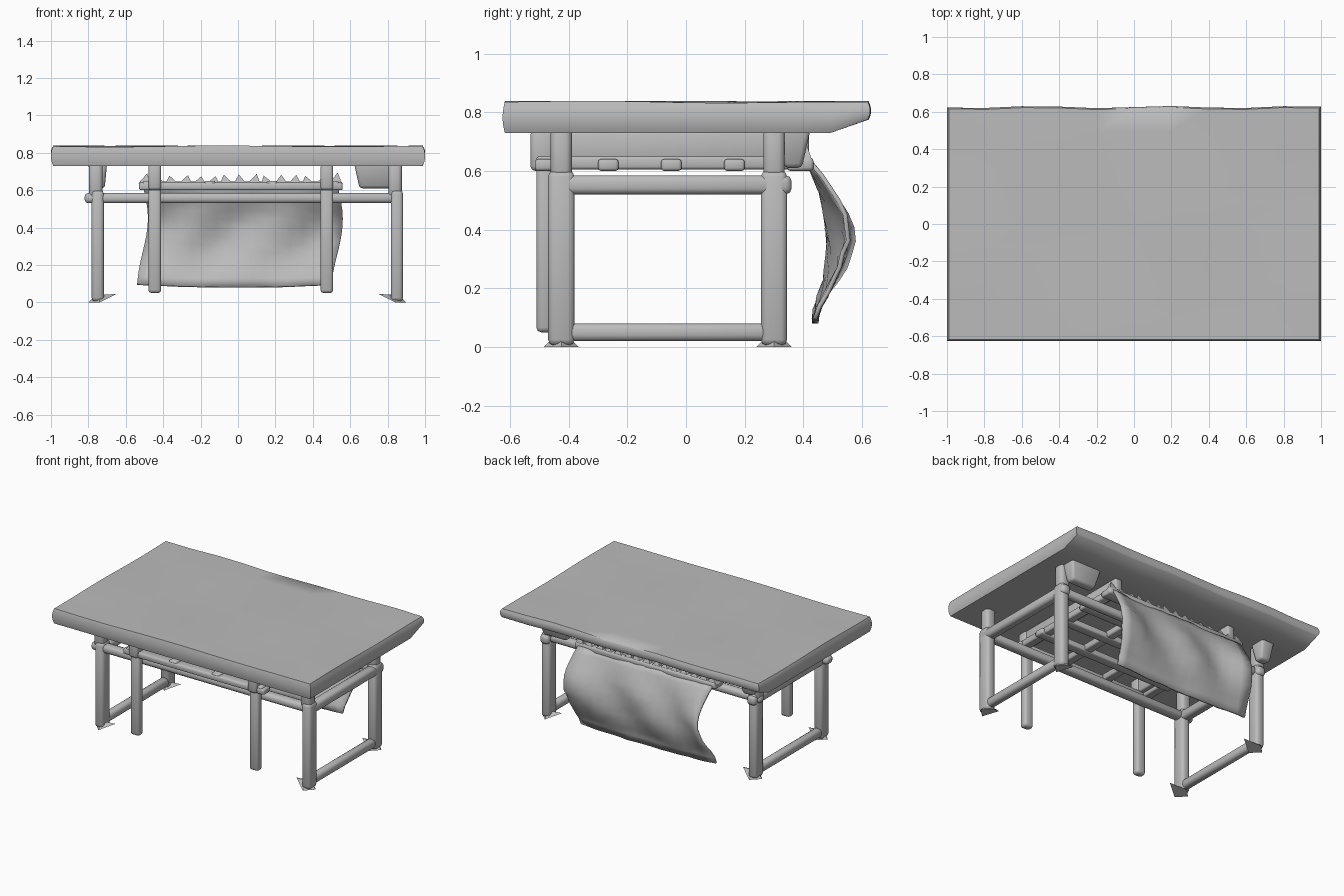
import bpy, bmesh, math, random
from mathutils import Vector

random.seed(4)
cube = bpy.data.objects.get("Cube")
if cube:
    bpy.data.objects.remove(cube, do_unlink=True)

grey = bpy.data.materials.new("plain grey")
grey.use_nodes = True
grey.diffuse_color = (0.5, 0.5, 0.5, 1)
grey.node_tree.nodes["Principled BSDF"].inputs["Base Color"].default_value = (0.5, 0.5, 0.5, 1)


def finish(name, bm, angle=40):
    bmesh.ops.recalc_face_normals(bm, faces=bm.faces)
    mesh = bpy.data.meshes.new(name)
    bm.to_mesh(mesh)
    bm.free()
    mesh.materials.append(grey)
    ob = bpy.data.objects.new(name, mesh)
    bpy.context.collection.objects.link(ob)
    bpy.ops.object.select_all(action="DESELECT")
    ob.select_set(True)
    bpy.context.view_layer.objects.active = ob
    bpy.ops.object.shade_smooth_by_angle(angle=math.radians(angle))
    return ob


def bar(name, x, y, z, bevel=0.02):
    """Rounded bar filling the given x, y and z ranges."""
    bm = bmesh.new()
    bmesh.ops.create_cube(bm, size=1)
    for v in bm.verts:
        v.co = Vector([(r[0] + r[1]) / 2 + c * (r[1] - r[0]) for r, c in zip((x, y, z), v.co)])
    if bevel:
        bmesh.ops.bevel(bm, geom=bm.edges[:], offset=bevel, segments=2, profile=0.5, affect="EDGES")
    return finish(name, bm, 50)


def around(c, half):
    return (c - half, c + half)


# Table top: gently uneven slab with a rounded rim and a thin back edge
bm = bmesh.new()
bmesh.ops.create_cube(bm, size=1)
bmesh.ops.subdivide_edges(bm, edges=bm.edges[:], cuts=9, use_grid_fill=True)
for v in bm.verts:
    x, y, t = v.co.x * 2, v.co.y * 1.25, v.co.z + 0.5
    rim = 1 - 0.012 * (2 * t - 1) ** 2
    z = 0.73 + 0.105 * t
    if t > 0.99:
        z += 0.004 * math.sin(5 * x + 2 * y) * math.cos(6 * y - x)
    if y > 0.55:
        z += 0.045 * (1 - t)
        y += 0.006 * math.sin(9 * x)
    v.co = (x * rim, y * rim, z)
finish("table_top", bm, 50)

# Two end frames: legs, short upper struts, side rails and feet
FRONT, BACK = -0.425, 0.3
for side, cx in (("left", 0.85), ("right", -0.75)):
    inward = -1 if cx > 0 else 1
    for end, cy in (("front", FRONT), ("back", BACK)):
        bar(f"{side}_{end}_leg", around(cx, 0.033), around(cy, 0.045), (0.005, 0.6))
        bar(f"{side}_{end}_strut", around(cx - 0.01, 0.036), around(cy, 0.036), (0.56, 0.75))
        # Pointed foot
        bm = bmesh.new()
        bmesh.ops.create_cone(bm, cap_ends=True, segments=4, radius1=0.06, radius2=0.02, depth=0.04)
        for v in bm.verts:
            v.co += Vector((cx + inward * 0.01, cy, 0.02))
            if (v.co.x - cx) * inward > 0.05:
                v.co += Vector((inward * 0.03, 0, 0.045))
        finish(f"{side}_{end}_foot", bm)
    bar(f"{side}_bottom_rail", around(cx, 0.028), (FRONT, BACK), (0.02, 0.08))
    bar(f"{side}_side_rail", around(cx, 0.033), (-0.46, 0.36), (0.52, 0.585))

# Long rails joining the end frames
bar("front_long_rail", (-0.82, 0.88), around(FRONT, 0.035), (0.53, 0.585))
bar("back_long_rail", (-0.8, 0.88), around(BACK, 0.03), (0.53, 0.585))

# Front posts, each carrying a beam to the back under the top
for side, cx in (("left", 0.475), ("right", -0.445)):
    bar(f"{side}_front_post", around(cx, 0.034), (-0.51, -0.455), (0.05, 0.64), 0.016)
    bar(f"{side}_post_head", around(cx, 0.034), (-0.53, -0.45), (0.6, 0.74), 0.016)
    bar(f"{side}_under_beam", around(cx, 0.028), (-0.52, 0.42), (0.63, 0.735), 0.012)

# Slatted shelf under the top
for i in range(5):
    bar(f"shelf_slat_{i}", (-0.53, 0.56), around(-0.48 + i * 0.215, 0.035), (0.6, 0.64), 0.01)
for i in range(4):
    bar(f"shelf_crosspiece_{i}", around(-0.48 + i * 0.33, 0.03), (-0.51, 0.41), (0.605, 0.65), 0.01)

# Cloth hanging from the back of the shelf
NX, NZ = 16, 12


def profile(t):
    return 0.42 + 0.075 * math.sin(math.pi * min(t * 1.05, 1)) + 0.02 * t


bm = bmesh.new()
rows = []
for j in range(NZ + 1):
    t = j / NZ
    row = []
    for i in range(NX + 1):
        u = i / NX * 2 - 1
        belly = math.sin(math.pi * t)
        y = profile(t) + 0.045 * belly * max(0, abs(u) - 0.55) / 0.45
        y += 0.018 * belly * math.sin(7 * u + 5 * t) + random.uniform(-0.005, 0.005)
        x = 0.01 + u * (0.52 + 0.03 * math.sin(4.5 * t) * u)
        row.append(bm.verts.new((x, y, 0.63 - 0.55 * t + 0.015 * u * u * t)))
    rows.append(row)
for a, b in zip(rows, rows[1:]):
    for i in range(NX):
        bm.faces.new((a[i], a[i + 1], b[i + 1], b[i]))
cloth = finish("hanging_cloth", bm, 60)
solid = cloth.modifiers.new("thickness", "SOLIDIFY")
solid.thickness = 0.015
solid.offset = 0

# Ragged gathered edge along the top of the cloth
bar("cloth_hem", (-0.53, 0.56), (0.385, 0.435), (0.6, 0.645), 0.012)
bm = bmesh.new()
for i in range(15):
    x = -0.5 + i * 0.073
    base = [bm.verts.new((x + dx, 0.41 + dy, 0.635)) for dx, dy in ((-0.034, -0.02), (0.034, -0.02), (0.034, 0.02), (-0.034, 0.02))]
    tip = bm.verts.new((x + random.uniform(-0.02, 0.02), 0.41, random.uniform(0.67, 0.695)))
    bm.faces.new(base)
    for k in range(4):
        bm.faces.new((base[k], base[(k + 1) % 4], tip))
finish("cloth_teeth", bm, 20)

# Wedge brackets beside the back legs
for side, x in (("left", (0.62, 0.86)), ("right", (-0.8, -0.7))):
    bm = bmesh.new()
    bmesh.ops.create_cube(bm, size=1)
    for v in bm.verts:
        low = v.co.z < 0
        cx = sum(x) / 2
        w = (x[1] - x[0]) * (0.75 if low else 1)
        v.co = (cx + v.co.x * w, 0.365 + v.co.y * (0.06 if low else 0.12), 0.61 if low else 0.745)
    bmesh.ops.bevel(bm, geom=bm.edges[:], offset=0.015, segments=2, profile=0.5, affect="EDGES")
    finish(f"{side}_back_bracket", bm, 50)
